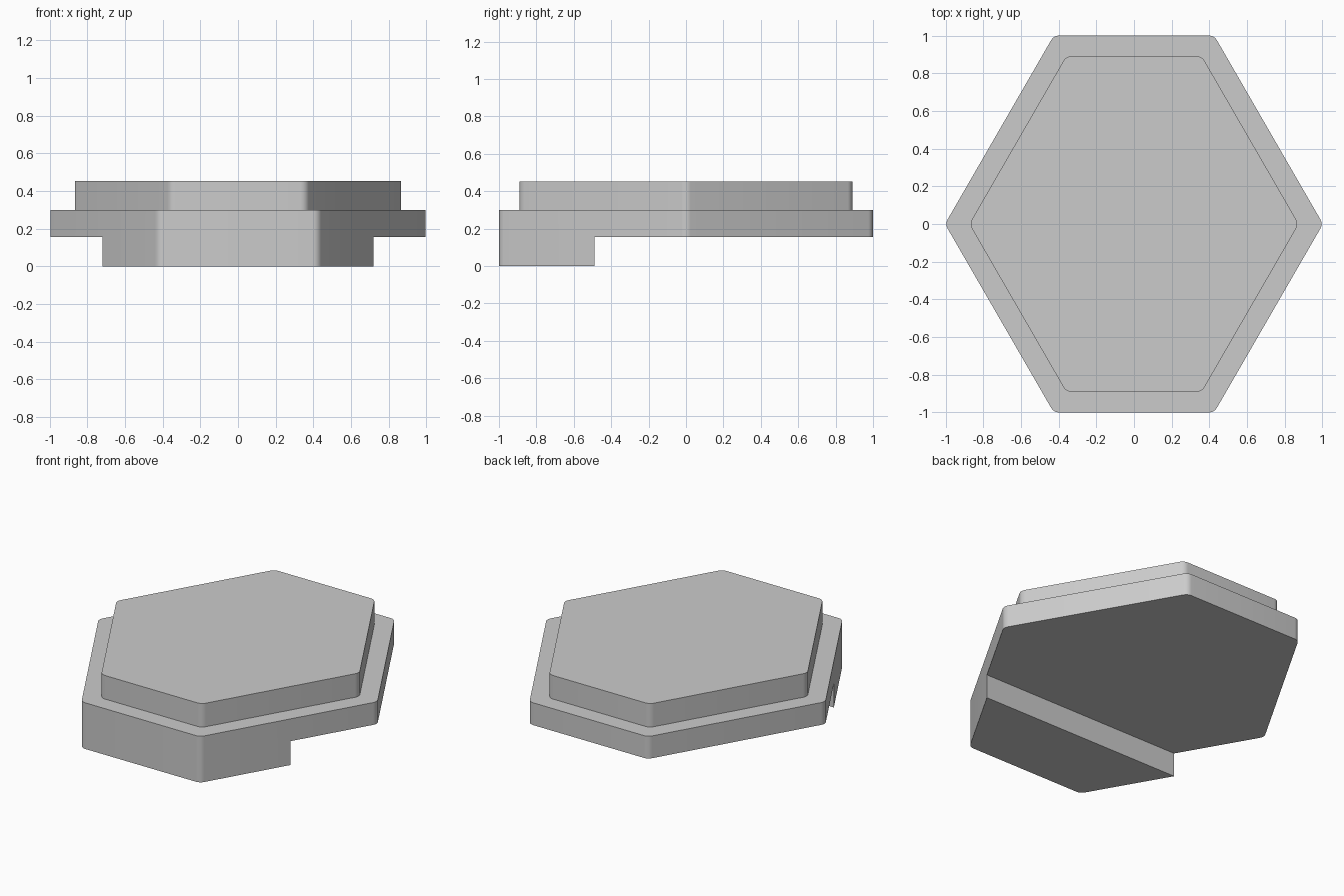
import bpy, bmesh, math
from mathutils import Vector

cube = bpy.data.objects.get("Cube")
if cube:
    bpy.data.objects.remove(cube, do_unlink=True)

grey = bpy.data.materials.new("light grey")
grey.use_nodes = True
colour = (0.6, 0.6, 0.6, 1)
grey.diffuse_color = colour
grey.node_tree.nodes["Principled BSDF"].inputs["Base Color"].default_value = colour


def rounded_hexagon(half_width, half_depth, radius=0.05, steps=6):
    """Outline with 60 degree sides and rounded corners, counter-clockwise."""
    shoulder = half_width - half_depth / math.sqrt(3)
    corners = [(half_width, 0), (shoulder, half_depth), (-shoulder, half_depth),
               (-half_width, 0), (-shoulder, -half_depth), (shoulder, -half_depth)]
    points = []
    for i, corner in enumerate(corners):
        middle = math.radians(60 * i)
        reach = radius / math.cos(math.radians(30))
        centre = Vector(corner) - reach * Vector((math.cos(middle), math.sin(middle)))
        for s in range(steps + 1):
            a = middle + math.radians(60) * (s / steps - 0.5)
            points.append(centre + radius * Vector((math.cos(a), math.sin(a))))
    return points


def prism(name, outline, bottom, top):
    """Extrude an outline straight up between two heights."""
    bm = bmesh.new()
    face = bm.faces.new([bm.verts.new((x, y, bottom)) for x, y in outline])
    raised = bmesh.ops.extrude_face_region(bm, geom=[face])["geom"]
    bmesh.ops.translate(bm, vec=(0, 0, top - bottom),
                        verts=[v for v in raised if isinstance(v, bmesh.types.BMVert)])
    bmesh.ops.recalc_face_normals(bm, faces=bm.faces)
    mesh = bpy.data.meshes.new(name)
    bm.to_mesh(mesh)
    bm.free()
    mesh.materials.append(grey)
    obj = bpy.data.objects.new(name, mesh)
    bpy.context.collection.objects.link(obj)
    return obj


# Wide base slab and the smaller raised plate on it
base = prism("base_slab", rounded_hexagon(1.003, 1.0), 0, 0.3)
plate = prism("top_plate", rounded_hexagon(0.874, 0.89), 0.3, 0.453)

# Cut away the underside behind the front foot
cutter = prism("underside_cutter", [(-2, -0.49), (2, -0.49), (2, 2), (-2, 2)], -1, 0.155)
cutter.hide_render = True
cutter.hide_viewport = True
cut = base.modifiers.new("underside_cut", "BOOLEAN")
cut.operation = "DIFFERENCE"
cut.solver = "EXACT"
cut.object = cutter
bpy.context.view_layer.objects.active = base
bpy.ops.object.modifier_apply(modifier=cut.name)
bpy.data.objects.remove(cutter, do_unlink=True)

# Smooth rounded corners, crisp edges
bpy.ops.object.select_all(action="DESELECT")
for obj in (base, plate):
    obj.select_set(True)
bpy.ops.object.shade_smooth_by_angle(angle=math.radians(30))
